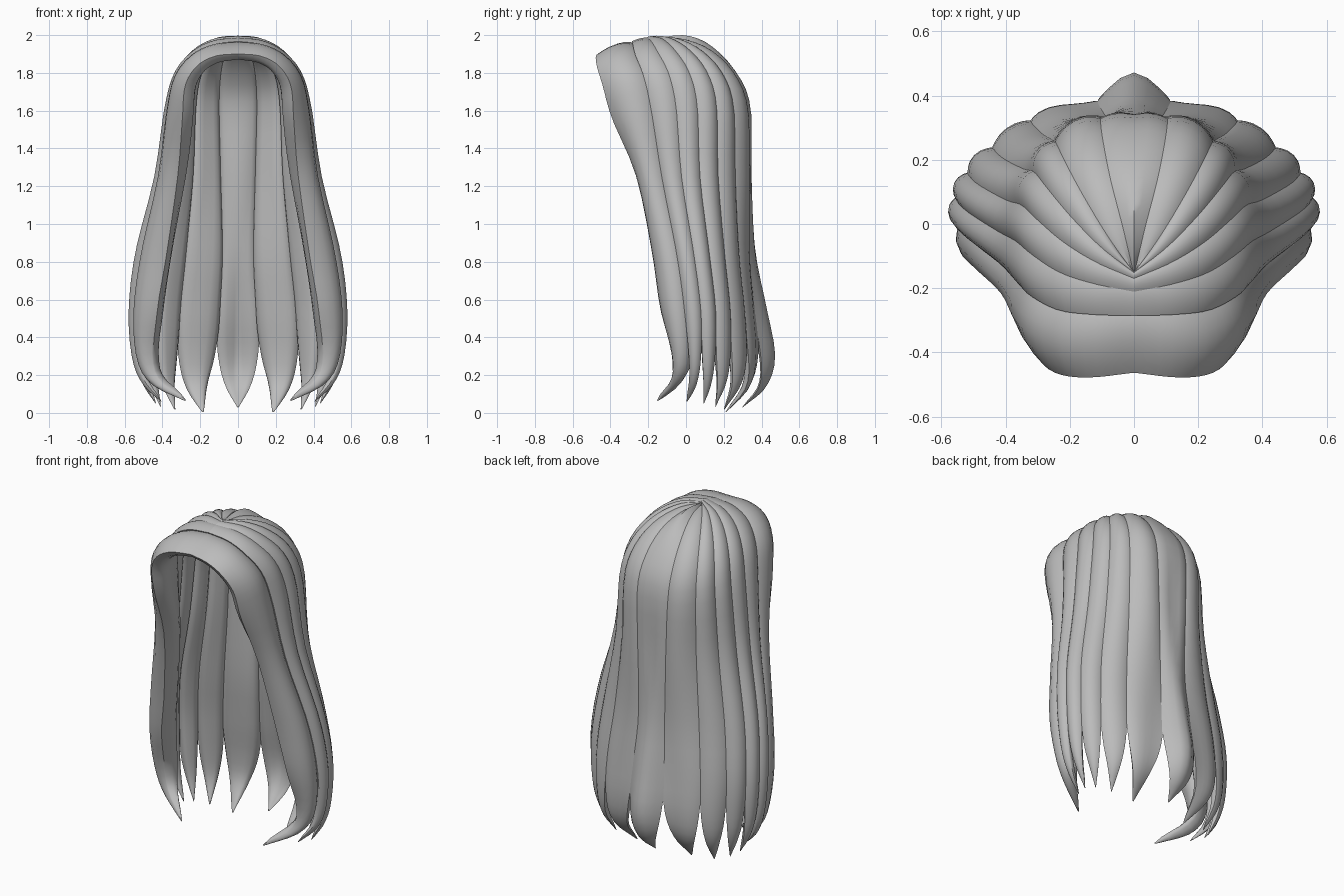
import bpy, bmesh, math
from mathutils import Vector

if "Cube" in bpy.data.objects:
    bpy.data.objects.remove(bpy.data.objects["Cube"])

hair = bpy.data.materials.new("hair_grey")
hair.diffuse_color = (0.5, 0.5, 0.5, 1)
hair.use_nodes = True
hair.node_tree.nodes["Principled BSDF"].inputs["Base Color"].default_value = hair.diffuse_color

# Guide strands from parting to tip: back centre, back side, side, face edge
GUIDE_U = (0, 0.36, 0.78, 1)
BACK = [(0, -.15, 1.985), (0, 0, 1.995), (0, .13, 1.94), (0, .26, 1.80), (0, .33, 1.62), (0, .33, 1.25),
        (0, .36, .85), (0, .42, .55), (0, .465, .30), (0, .42, .14), (0, .30, .03)]
BACK_SIDE = [(.0, -.15, 1.985), (.08, -.04, 1.98), (.16, .09, 1.92), (.22, .20, 1.80), (.25, .26, 1.62),
             (.26, .27, 1.25), (.29, .29, .85), (.32, .32, .55), (.33, .335, .30), (.32, .31, .14), (.28, .22, .01)]
SIDE = [(0, -.24, 1.982), (.13, -.225, 1.967), (.24, -.20, 1.91), (.33, -.15, 1.80), (.38, -.11, 1.62),
        (.435, -.07, 1.25), (.535, 0, .85), (.57, .04, .55), (.555, .05, .30), (.505, .04, .16), (.41, .01, .06)]
FACE = [(0, -.46, 1.915), (.13, -.475, 1.905), (.235, -.47, 1.85), (.305, -.44, 1.74), (.325, -.395, 1.56),
        (.345, -.28, 1.25), (.40, -.20, .85), (.45, -.155, .55), (.455, -.095, .30), (.38, -.12, .16), (.15, -.27, .06)]
GUIDES = [[Vector(p) for p in g] for g in (BACK, BACK_SIDE, SIDE, FACE)]
LAST = len(BACK) - 1


def along(g, t):
    """Smooth point on one guide strand."""
    i = max(0, min(int(t), LAST - 1))
    f = t - i
    b, c = g[i], g[i + 1]
    a = g[i - 1] if i > 0 else 2 * b - c
    d = g[i + 2] if i + 2 <= LAST else 2 * c - b
    return 0.5 * (2 * b + (c - a) * f + (2 * a - 5 * b + 4 * c - d) * f * f + (3 * b - a - 3 * c + d) * f ** 3)


def surface(u, t):
    """Point on the overall hair shape, blended between the guides."""
    total = Vector((0, 0, 0))
    for i, ui in enumerate(GUIDE_U):
        w = 1.0
        for j, uj in enumerate(GUIDE_U):
            if j != i:
                w *= (u - uj) / (ui - uj)
        total += w * along(GUIDES[i], t)
    # The back centre stands out as a rounded ridge near the tips
    if 0 < u < 0.36:
        total.y -= 0.022 * (1 - math.cos(2 * math.pi * u / 0.36)) * min(1, max(0, (t - 5) / 3))
    return total


def point_normal(u, t):
    a = abs(u)
    p = surface(a, t)
    tn = min(max(t, 0.4), LAST - 0.3)
    e = 0.02
    n = (surface(a + e, tn) - surface(a - e, tn)).cross(surface(a, tn + e) - surface(a, tn - e)).normalized()
    n.x *= min(1, a / 0.06)
    # Keep the parting in the mirror plane
    if a > 0.3:
        n.x *= min(1, t / 0.5)
    n.normalize()
    if u < 0:
        p.x, n.x = -p.x, -n.x
    return p, n


def make_lock(name, u0, u1, thick, bulge, mirror=True):
    """One tapering lock with a rounded cross-section; thick and bulge run from crown to tip."""
    bm = bmesh.new()
    mid, half = (u0 + u1) / 2, (u1 - u0) / 2
    rings, steps, side = [], 34, 8
    for k in range(steps + 1):
        t = LAST * k / steps
        q = max(0, (t - 7.2) / (LAST - 7.2))
        taper = max(0.04, (1 - q ** 1.4) ** 0.8)
        # Locks lie flat at the crown and swell further down
        swell = taper * (bulge[0] + (bulge[1] - bulge[0]) * min(1, t / 4))
        depth = taper * (thick[0] + (thick[1] - thick[0]) * min(1, t / 6))
        ring = []
        for j in range(2 * side):
            s = -math.cos(math.pi * j / side)
            p, n = point_normal(mid + s * half * taper * 1.06, t)
            if j <= side:
                off = swell * ((1 - s * s) - 0.6)
            else:
                off = -swell * 0.6 - depth * math.sqrt(max(0, 1 - s ** 4))
            ring.append(bm.verts.new(p + n * off))
        rings.append(ring)
    m = 2 * side
    for a, b in zip(rings, rings[1:]):
        for j in range(m):
            bm.faces.new((a[j], a[(j + 1) % m], b[(j + 1) % m], b[j]))
    bm.faces.new(rings[0])
    bm.faces.new(rings[-1])
    bmesh.ops.recalc_face_normals(bm, faces=bm.faces)
    me = bpy.data.meshes.new(name)
    bm.to_mesh(me)
    bm.free()
    me.materials.append(hair)
    ob = bpy.data.objects.new(name, me)
    bpy.context.collection.objects.link(ob)
    if mirror:
        ob.modifiers.new("Mirror", 'MIRROR')
    bpy.ops.object.select_all(action='DESELECT')
    ob.select_set(True)
    bpy.context.view_layer.objects.active = ob
    bpy.ops.object.shade_smooth_by_angle(angle=math.radians(50))


# Centre back lock, then mirrored locks round to the rolled face edge
make_lock("back_centre_lock", -0.14, 0.14, (.04, .04), (.004, .02), mirror=False)
EDGES = (0.14, 0.36, 0.50, 0.62, 0.73, 0.84, 1.0)
NAMES = ("back_lock", "back_side_lock", "rear_side_lock", "side_lock", "front_side_lock", "face_lock")
for name, a, b in zip(NAMES, EDGES, EDGES[1:]):
    if name == "face_lock":
        make_lock(name, a, b, (.05, .10), (.02, .05))
    else:
        make_lock(name, a, b, (.04, .05), (.004, .022))
